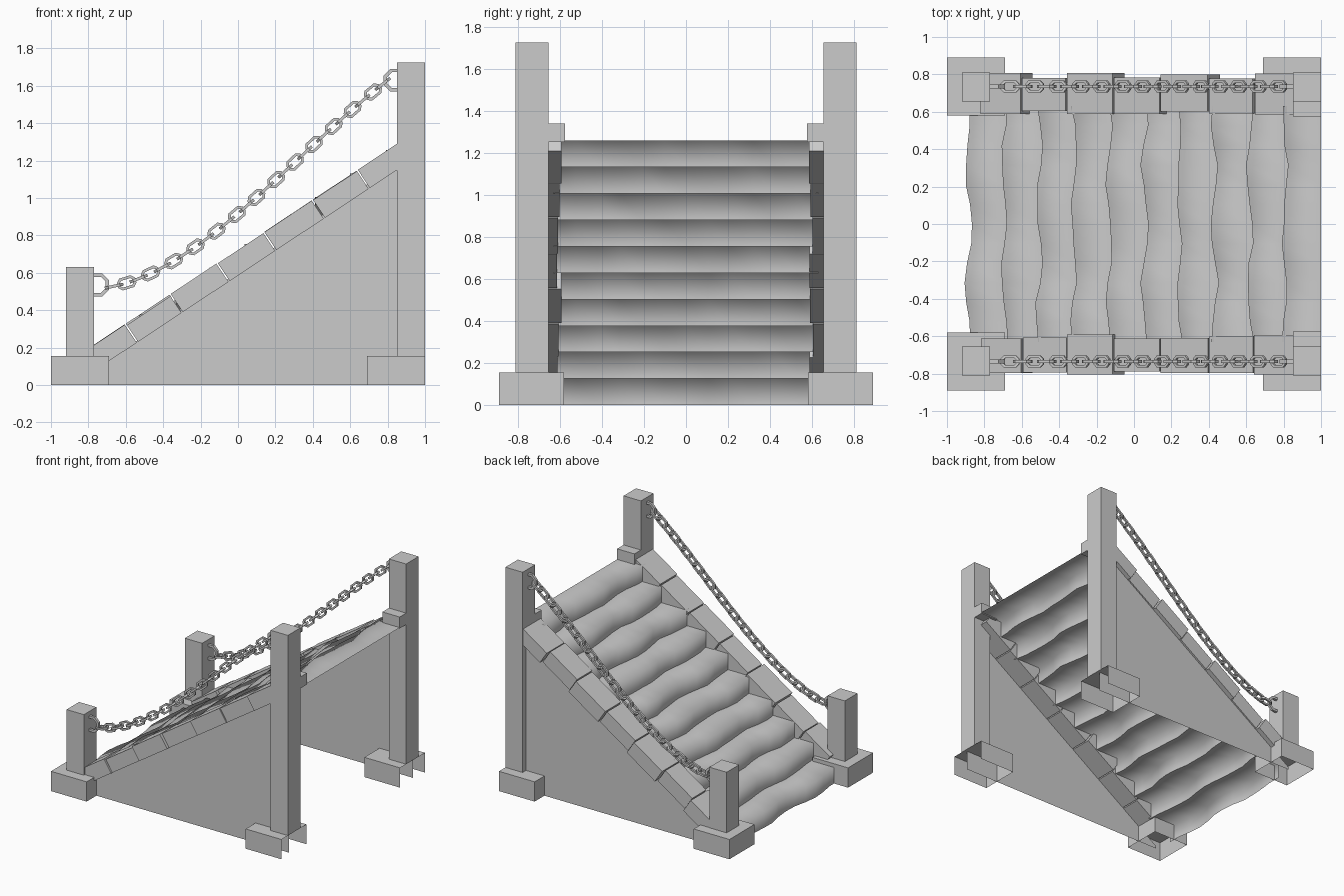
import bpy, bmesh, math, random
from mathutils import Matrix, Vector

random.seed(4)
cube = bpy.data.objects.get("Cube")
if cube:
    bpy.data.objects.remove(cube)

stone = bpy.data.materials.new("grey_stone")
stone.use_nodes = True
GREY = (0.6, 0.6, 0.6, 1)
stone.diffuse_color = GREY
stone.node_tree.nodes["Principled BSDF"].inputs["Base Color"].default_value = GREY


def finish(name, bm, smooth=False):
    mesh = bpy.data.meshes.new(name)
    for f in bm.faces:
        f.smooth = smooth
    bm.to_mesh(mesh)
    bm.free()
    mesh.materials.append(stone)
    obj = bpy.data.objects.new(name, mesh)
    bpy.context.collection.objects.link(obj)
    return obj


def box(name, low, high, open_dirs=()):
    """Box between two corners, leaving out faces that point along open_dirs."""
    bm = bmesh.new()
    bmesh.ops.create_cube(bm, size=1)
    low, high = Vector(low), Vector(high)
    size = high - low
    bmesh.ops.transform(bm, verts=bm.verts, matrix=Matrix.Translation((low + high) / 2) @ Matrix.Diagonal((*size, 1)))
    bm.normal_update()
    gone = [f for f in bm.faces if any(f.normal.dot(Vector(d)) > 0.9 for d in open_dirs)]
    bmesh.ops.delete(bm, geom=gone, context='FACES')
    return finish(name, bm)


DOWN, BACK = (0, 0, -1), (1, 0, 0)
SLOPE = 0.663


def curb_top(x):
    return 0.72 + SLOPE * x


def side_span(side, a, b):
    return min(side * a, side * b), max(side * a, side * b)


# Steps: riser and tread with a softly shaded, wavy nose
STEPS, RISE, RUN = 10, 0.1257, 0.188
COLS = 12


def wave(phase):
    return [0.014 * math.sin(1.1 * j + phase) + random.uniform(-0.008, 0.008) for j in range(COLS + 1)]


waves = [wave(random.uniform(0, 6)) for i in range(STEPS)] + [[0] * (COLS + 1)]
for i in range(STEPS):
    x = -0.885 + RUN * i
    end = x + RUN if i < STEPS - 1 else 1.0
    bm = bmesh.new()
    rows = []
    for px, pz, w in ((x, RISE * i, waves[i]), (x, RISE * (i + 1), waves[i]),
                      (end, RISE * (i + 1), waves[i + 1])):
        rows.append([bm.verts.new((px + w[j], -0.63 + 1.26 * j / COLS, pz)) for j in range(COLS + 1)])
    for lower, upper in zip(rows, rows[1:]):
        for j in range(COLS):
            bm.faces.new((lower[j + 1], lower[j], upper[j], upper[j + 1]))
    finish(f"step_{i + 1}", bm, smooth=True)


# Chain link: eight-sided ring, stretched along x
def ring_mesh(name, radius, wire, stretch):
    bm = bmesh.new()
    loops = []
    for i in range(8):
        a = math.radians(45 * i + 22.5)
        loop = []
        for k in range(4):
            b = math.radians(90 * k + 45)
            r = radius + wire * math.cos(b)
            x = r * math.cos(a) + math.copysign(stretch, math.cos(a))
            loop.append(bm.verts.new((x, r * math.sin(a), wire * math.sin(b))))
        loops.append(loop)
    for i in range(8):
        p, q = loops[i], loops[(i + 1) % 8]
        for k in range(4):
            n = (k + 1) % 4
            bm.faces.new((p[k], q[k], q[n], p[n]))
    mesh = bpy.data.meshes.new(name)
    bm.to_mesh(mesh)
    bm.free()
    mesh.materials.append(stone)
    return mesh


link_mesh = ring_mesh("chain_link", 0.028, 0.011, 0.018)
anchor_mesh = ring_mesh("anchor_ring", 0.056, 0.014, 0.0)


def place(name, mesh, matrix):
    obj = bpy.data.objects.new(name, mesh)
    obj.matrix_world = matrix
    bpy.context.collection.objects.link(obj)


# Hanging curve of the chain
SAG = ((-0.71, 0.52), (-0.3, 0.69), (0.2, 1.095), (0.8, 1.63))


def chain_z(x):
    return sum(z * math.prod((x - other) / (own - other) for other, _ in SAG if other != own)
               for own, z in SAG)


samples = [Vector((x, 0, chain_z(x))) for x in (-0.7 + 1.5 * i / 400 for i in range(401))]
lengths = [0]
for a, b in zip(samples, samples[1:]):
    lengths.append(lengths[-1] + (b - a).length)
LINKS = 27
UPRIGHT = Matrix.Rotation(math.pi / 2, 4, 'X')

for side, label in ((-1, "front"), (1, "back")):
    # Bases and posts
    y0, y1 = side_span(side, 0.58, 0.89)
    box(f"{label}_low_base", (-1, y0, 0), (-0.69, y1, 0.155), (DOWN,))
    box(f"{label}_high_base", (0.69, y0, 0), (1, y1, 0.155), (DOWN, BACK))
    y0, y1 = side_span(side, 0.655, 0.81)
    box(f"{label}_low_post", (-0.92, y0, 0.155), (-0.77, y1, 0.63), (DOWN,))
    box(f"{label}_high_post", (0.85, y0, 0.155), (1, y1, 1.725), (DOWN,))
    y0, y1 = side_span(side, 0.575, 0.7)
    box(f"{label}_curb_end", (0.85, y0, 1.25), (1, y1, 1.34))

    # Triangular side wall
    bm = bmesh.new()
    wall = [(-0.86, 0), (0.98, 0), (0.98, curb_top(0.98) - 0.1), (-0.86, 0.02)]
    bm.faces.new([bm.verts.new((x, side * 0.768, z)) for x, z in wall])
    finish(f"{label}_side_wall", bm)

    # Sloping curb stones, each slightly out of line with the next
    seams = [-0.82, -0.6, -0.36, -0.11, 0.14, 0.4, 0.64, 0.88]
    tilt = Matrix.Rotation(-math.atan(SLOPE), 4, 'Y')
    for n, (a, b) in enumerate(zip(seams, seams[1:])):
        inner = 0.6 + random.uniform(-0.015, 0.015)
        outer = 0.79 + random.uniform(-0.012, 0.018)
        y0, y1 = side_span(side, inner, outer)
        half = (b - a) / 2 * math.sqrt(1 + SLOPE ** 2) - 0.004
        stone_obj = box(f"{label}_curb_stone_{n + 1}", (-half, y0, -0.112),
                        (half, y1, random.uniform(-0.006, 0.006)))
        mid = (a + b) / 2
        stone_obj.matrix_world = Matrix.Translation((mid, 0, curb_top(mid))) @ tilt

    # Chain and its anchor rings
    y = side * 0.735
    for n in range(LINKS):
        target = lengths[-1] * (n + 0.5) / LINKS
        k = min(max(next(i for i, d in enumerate(lengths) if d >= target), 1), len(samples) - 2)
        tangent = samples[k + 1] - samples[k - 1]
        turn = Matrix.Rotation(-math.atan2(tangent.z, tangent.x), 4, 'Y')
        spot = Matrix.Translation(samples[k] + Vector((0, y, 0)))
        place(f"{label}_link_{n + 1}", link_mesh, spot @ turn @ (UPRIGHT if n % 2 else Matrix()))
    for end, x, z in (("low", -0.75, 0.535), ("high", 0.84, 1.63)):
        place(f"{label}_{end}_anchor", anchor_mesh, Matrix.Translation((x, y, z)) @ UPRIGHT)
